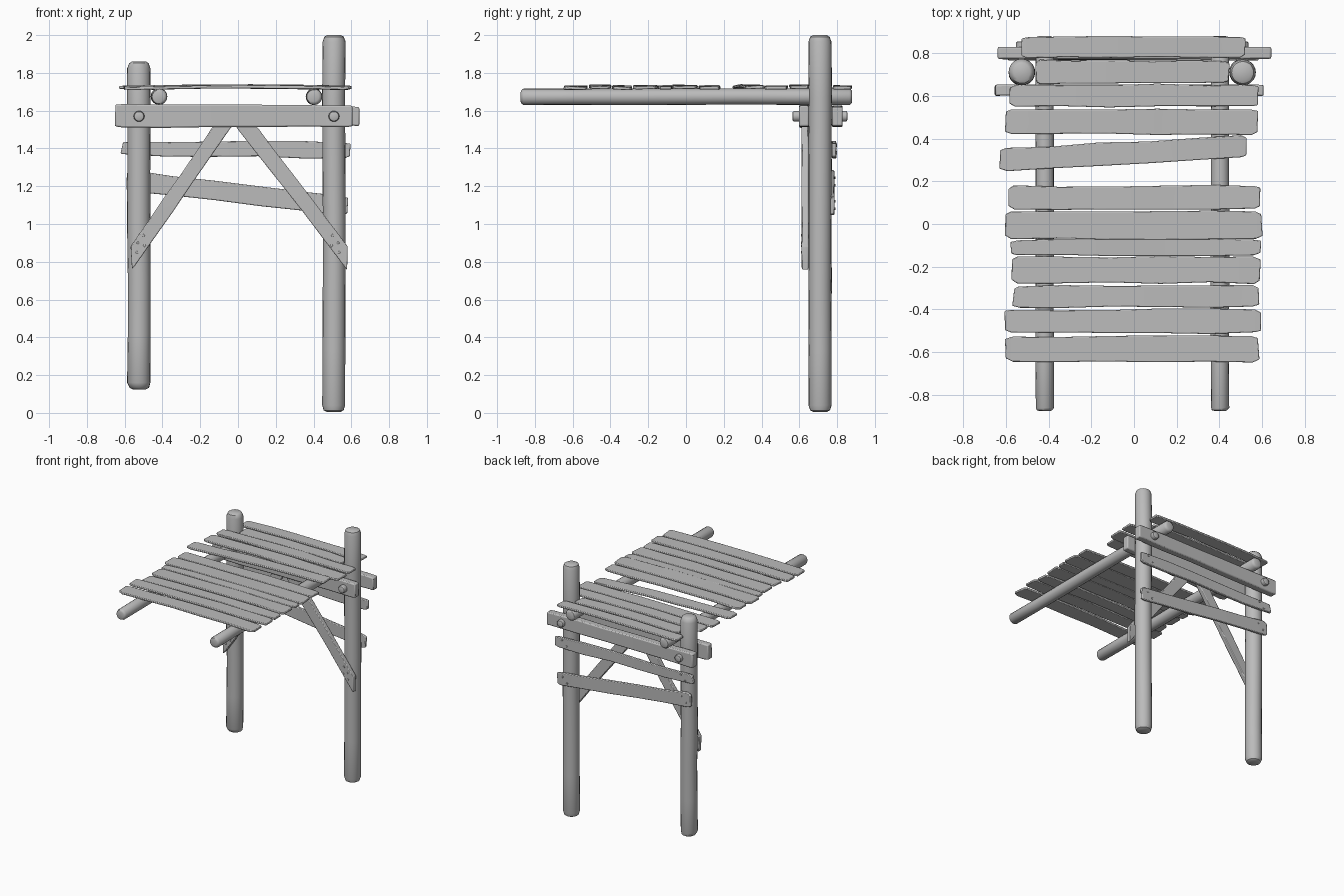
import bpy, bmesh, math, random
from mathutils import Vector, Matrix

random.seed(4)
cube = bpy.data.objects.get("Cube")
if cube:
    bpy.data.objects.remove(cube, do_unlink=True)

wood = bpy.data.materials.new("weathered grey wood")
wood.use_nodes = True
GREY = (0.5, 0.5, 0.5, 1)
wood.diffuse_color = GREY
wood.node_tree.nodes["Principled BSDF"].inputs["Base Color"].default_value = GREY


def finish(name, bm, bevel=0):
    bmesh.ops.recalc_face_normals(bm, faces=bm.faces)
    mesh = bpy.data.meshes.new(name)
    bm.to_mesh(mesh)
    bm.free()
    mesh.materials.append(wood)
    obj = bpy.data.objects.new(name, mesh)
    bpy.context.collection.objects.link(obj)
    if bevel:
        mod = obj.modifiers.new("worn edges", "BEVEL")
        mod.width, mod.segments, mod.limit_method = bevel, 2, "ANGLE"
    bpy.ops.object.select_all(action="DESELECT")
    obj.select_set(True)
    bpy.context.view_layer.objects.active = obj
    bpy.ops.object.shade_smooth_by_angle(angle=math.radians(40))
    return obj


def jitter(amount):
    return random.uniform(-amount, amount)


# Rough board: a strip between a lower and an upper edge, given thickness
def board(name, corners, lo, hi, flat=False, pinch=0.1, rough=0.004, bow=0.0, bevel=0.005):
    a, b, c, d = [Vector(p) for p in corners]
    bm = bmesh.new()
    rows = []
    for t in (0, 0.025, 0.2, 0.4, 0.6, 0.8, 0.975, 1):
        low, high = a.lerp(b, t), d.lerp(c, t)
        squeeze = pinch if t in (0, 1) else 0
        low, high = low.lerp(high, squeeze), high.lerp(low, squeeze)
        row = []
        for p in (low, high):
            u, v = p.x + jitter(rough), p.y + jitter(rough)
            w = lo + bow * math.sin(math.pi * t) + jitter(rough * 0.4)
            row.append(bm.verts.new((u, v, w) if flat else (u, w, v)))
        rows.append(row)
    for r, s in zip(rows, rows[1:]):
        bm.faces.new((r[0], s[0], s[1], r[1]))
    out = bmesh.ops.extrude_face_region(bm, geom=bm.faces[:])
    shift = Vector((0, 0, hi - lo)) if flat else Vector((0, hi - lo, 0))
    moved = [g for g in out["geom"] if isinstance(g, bmesh.types.BMVert)]
    bmesh.ops.translate(bm, vec=shift, verts=moved)
    return finish(name, bm, bevel)


# Log: rings along an axis, with rounded ends and a slightly uneven trunk
def log(name, start, end, radius, rough=0.002, sides=20, cap=0.035):
    start, end = Vector(start), Vector(end)
    axis = end - start
    length = axis.length
    turn = axis.to_track_quat("Z", "Y").to_matrix().to_4x4()
    place = Matrix.Translation(start) @ turn
    profile = [(0, 0.6), (cap * 0.25, 0.85), (cap, 1)]
    profile += [(length * k / 6, 1) for k in range(1, 6)]
    profile += [(length - cap, 1), (length - cap * 0.25, 0.85), (length, 0.6)]
    bm = bmesh.new()
    rings = []
    for h, scale in profile:
        dx, dy = jitter(rough), jitter(rough)
        r = radius * scale + jitter(rough * 0.5)
        rings.append([bm.verts.new(place @ Vector((
            dx + r * math.cos(math.tau * i / sides),
            dy + r * math.sin(math.tau * i / sides), h))) for i in range(sides)])
    for lower, upper in zip(rings, rings[1:]):
        for i in range(sides):
            j = (i + 1) % sides
            bm.faces.new((lower[i], lower[j], upper[j], upper[i]))
    bm.faces.new(rings[0])
    bm.faces.new(rings[-1])
    return finish(name, bm)


def nail(name, x, y, z):
    log(name, (x, y - 0.004, z), (x, y + 0.004, z), 0.007, 0, 8, 0.002)


# Two upright posts of different heights
POSTS = (("right", -0.524, 0.125, 1.86), ("left", 0.508, 0.005, 2.0))
for side, x, bottom, top in POSTS:
    log(side + "_post", (x, 0.71, bottom), (x, 0.71, top), 0.061)

# Roof logs running front to back
for side, x in (("right", -0.418), ("left", 0.402)):
    log(side + "_roof_log", (x, -0.875, 1.674), (x, 0.88, 1.674), 0.043, 0.0015, 16, 0.015)

# Cross beams clamping the posts, with round bolts
board("front_beam", [(-0.65, 1.512), (0.605, 1.512), (0.61, 1.625), (-0.645, 1.632)],
      0.6, 0.652, pinch=0.02, bevel=0.008)
board("back_beam", [(-0.64, 1.515), (0.64, 1.52), (0.645, 1.622), (-0.64, 1.625)],
      0.772, 0.828, pinch=0.02, bevel=0.008)
for side, x, bottom, top in POSTS:
    log(side + "_front_bolt", (x, 0.61, 1.57), (x, 0.563, 1.57), 0.029, 0, 14, 0.012)
    log(side + "_back_bolt", (x, 0.82, 1.57), (x, 0.855, 1.57), 0.029, 0, 14, 0.012)

# Diagonal braces with upright cut feet
board("right_brace", [(-0.56, 0.76), (-0.03, 1.52), (-0.13, 1.52), (-0.57, 0.88)],
      0.612, 0.648, pinch=0, rough=0.003)
board("left_brace", [(0.58, 0.755), (-0.015, 1.52), (0.095, 1.52), (0.582, 0.88)],
      0.612, 0.648, pinch=0, rough=0.003)
for side, s in (("right", -1), ("left", 1)):
    for k, (x, z) in enumerate(((0.5, 0.94), (0.53, 0.9), (0.495, 0.885), (0.535, 0.85))):
        nail(f"{side}_brace_nail_{k}", s * x, 0.612, z)

# Back rails, the lower one slanted
board("upper_rail", [(-0.62, 1.365), (0.59, 1.35), (0.59, 1.435), (-0.605, 1.44)],
      0.772, 0.795, rough=0.006)
board("lower_rail", [(-0.59, 1.175), (0.582, 1.04), (0.582, 1.145), (-0.585, 1.285)],
      0.766, 0.786, rough=0.005)
for x, upper, lower in ((-0.53, 1.4, 1.225), (0.51, 1.395, 1.1)):
    for k in (-1, 1):
        nail("upper_rail_nail", x + 0.02 * k, 0.796, upper + 0.02 * k)
        nail("lower_rail_nail", x + 0.02 * k, 0.787, lower + 0.02 * k)

# Roof planks: x range, y range, slant towards the left end
PLANKS = [
    (-0.53, 0.52, 0.78, 0.876, 0),
    (-0.462, 0.445, 0.658, 0.765, 0),
    (-0.585, 0.578, 0.55, 0.653, 0),
    (-0.603, 0.58, 0.42, 0.538, 0),
    (-0.625, 0.53, 0.25, 0.352, 0.062),
    (-0.59, 0.59, 0.07, 0.178, 0),
    (-0.6, 0.6, -0.07, 0.062, 0),
    (-0.575, 0.59, -0.146, -0.073, 0),
    (-0.575, 0.588, -0.277, -0.155, 0),
    (-0.565, 0.585, -0.39, -0.288, 0),
    (-0.605, 0.596, -0.51, -0.4, 0),
    (-0.6, 0.583, -0.643, -0.525, 0),
]
for k, (x0, x1, y0, y1, slant) in enumerate(PLANKS):
    z = 1.713 + jitter(0.003)
    board(f"roof_plank_{k + 1}", [(x0, y0), (x1, y0 + slant), (x1, y1 + slant), (x0, y1)],
          z, z + 0.016, flat=True, rough=0.005, bow=0.007, bevel=0.004)
